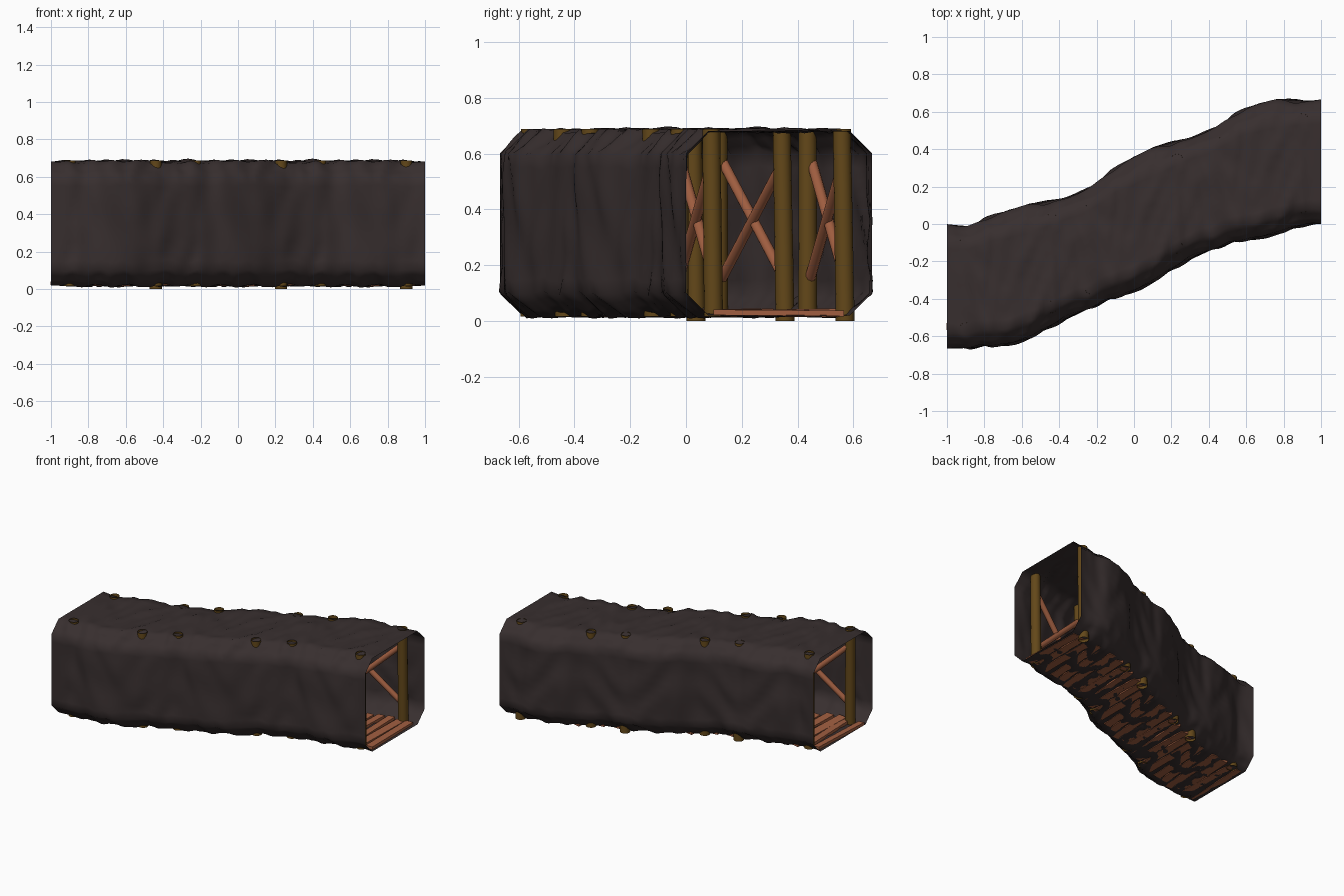
import bpy, bmesh, math, random
from mathutils import Vector, noise

if "Cube" in bpy.data.objects:
    bpy.data.objects.remove(bpy.data.objects["Cube"])

random.seed(4)
PERIOD = 2 / 3            # the tunnel is three repeated segments


def mat(name, col):
    m = bpy.data.materials.new(name)
    m.diffuse_color = (*col, 1)
    m.use_nodes = True
    m.node_tree.nodes["Principled BSDF"].inputs["Base Color"].default_value = m.diffuse_color
    return m


ROCK = mat("dark rock", (0.039, 0.028, 0.028))
LOG = mat("golden brown log", (0.125, 0.064, 0.010))
PLANK = mat("copper plank", (0.36, 0.115, 0.053))


def centre(x):
    """S-shaped centre line of the tunnel."""
    t = min(max((x + 1) / 2, 0), 1)
    return (t * t * (3 - 2 * t) - 0.5) * 0.667


def finish(bm, name, material, smooth=None):
    me = bpy.data.meshes.new(name)
    bm.to_mesh(me)
    bm.free()
    ob = bpy.data.objects.new(name, me)
    bpy.context.collection.objects.link(ob)
    me.materials.append(material)
    if smooth:
        bpy.ops.object.select_all(action='DESELECT')
        ob.select_set(True)
        bpy.context.view_layer.objects.active = ob
        bpy.ops.object.shade_smooth_by_angle(angle=math.radians(smooth))
    return ob


# ---- rock shell: chamfered section swept along the curve, open at both ends
H, C, Z0, Z1 = 0.333, 0.08, 0.02, 0.682
corners = [(H - C, Z0), (H, Z0 + C), (H, Z1 - C), (H - C, Z1),
           (C - H, Z1), (-H, Z1 - C), (-H, Z0 + C), (C - H, Z0)]
section = []
for i, a in enumerate(corners):
    b = corners[(i + 1) % 8]
    n = 3 if i % 2 == 0 else 10
    for k in range(n):
        section.append((a[0] + (b[0] - a[0]) * k / n, a[1] + (b[1] - a[1]) * k / n))


def rock_point(x, y, z):
    fade = min(1, (1 - abs(x)) / 0.12)
    ang = 2 * math.pi * x / PERIOD
    # broad bulge of each wall, blended across the roof and floor
    kb = 1 + 0.075 * fade * math.cos(ang - 0.2)
    kf = 1 + fade * (0.035 + 0.045 * math.cos(ang - 0.4))
    w = min(max(y / 0.5 + 0.5, 0), 1)
    k = kf + (kb - kf) * w
    p = Vector((math.cos(ang) + 5 * y, math.sin(ang) + 5 * z, 4 * y - 3 * z))
    dy = noise.noise(p) * 0.022 * fade
    q = Vector((2 * math.cos(ang) + 9 * y, 2 * math.sin(ang) - 5 * y, 3 * z + 6 * y))
    dz = noise.noise(q) * 0.017 * fade
    # gentle dent in the upper front edge where a post breaks through
    near = ((x + 0.44 + PERIOD / 2) % PERIOD) - PERIOD / 2
    dent = math.exp(-(near / 0.11) ** 2 - ((y + 0.30) / 0.07) ** 2 - ((z - 0.65) / 0.09) ** 2)
    return (x, centre(x) + y * k + dy + 0.016 * dent * fade, max(0.003, z + dz - 0.012 * dent * fade))


bm = bmesh.new()
N = 120
rings = []
for i in range(N + 1):
    x = -1 + 2 * i / N
    rings.append([bm.verts.new(rock_point(x, y, z)) for y, z in section])
S = len(section)
for r0, r1 in zip(rings, rings[1:]):
    for j in range(S):
        k = (j + 1) % S
        bm.faces.new((r0[j], r1[j], r1[k], r0[k]))
bmesh.ops.recalc_face_normals(bm, faces=bm.faces)
if sum(f.normal.z * (f.calc_center_median().z - 0.35) for f in bm.faces) < 0:
    bmesh.ops.reverse_faces(bm, faces=bm.faces)
finish(bm, "rock_tunnel", ROCK, 60)


def rod(bm, a, b, r0, r1, sides, caps=True):
    """Tapered round rod between two points."""
    a, b = Vector(a), Vector(b)
    d = b - a
    new = bmesh.ops.create_cone(bm, cap_ends=caps, segments=sides, radius1=r0,
                                radius2=r1, depth=d.length)["verts"]
    q = d.to_track_quat('Z', 'Y')
    for v in new:
        v.co = q @ v.co + (a + b) / 2


# ---- open-ended posts and cross braces along both walls
POST_X = [-0.90, -0.44, -0.23, 0.23, 0.44, 0.90]
LEANING = (-0.44, 0.23, 0.90)
for side, label in ((-1, "front"), (1, "back")):
    for i, x in enumerate(POST_X):
        bm = bmesh.new()
        y = centre(x) + side * 0.23
        lean = x in LEANING
        foot = y + (0.012 if lean and side > 0 else 0)
        head = y - (0.008 if lean and side < 0 else 0)
        rod(bm, (x, foot, 0.0 if lean and side > 0 else 0.016), (x, head, 0.688),
            0.034, 0.032, 14, caps=False)
        finish(bm, f"{label}_post_{i + 1}", LOG, 40)
    for i in range(0, 6, 2):
        xa, xb = POST_X[i], POST_X[i + 1]
        ya, yb = centre(xa) + side * 0.235, centre(xb) + side * 0.235
        bm = bmesh.new()
        rod(bm, (xa, ya, 0.14), (xb, yb, 0.57), 0.019, 0.019, 10)
        rod(bm, (xa, ya + 0.01, 0.57), (xb, yb + 0.01, 0.14), 0.019, 0.019, 10)
        finish(bm, f"{label}_cross_brace_{i // 2 + 1}", PLANK, 50)

# ---- floor planks laid across the tunnel, the same uneven set in each segment
COUNT = 9
pattern = [(random.uniform(-0.008, 0.008), random.uniform(-0.07, 0.07),
            random.uniform(-0.02, 0.02), random.uniform(-0.12, 0.12),
            random.uniform(0.045, 0.06), random.uniform(0.44, 0.52))
           for _ in range(COUNT)]
for seg in range(3):
    bm = bmesh.new()
    for k, (dx, turn, tilt, roll, w, length) in enumerate(pattern):
        x = -1 + seg * PERIOD + (k + 0.5) * PERIOD / COUNT + dx
        new = bmesh.ops.create_cube(bm, size=1)["verts"]
        for v in new:
            px, py, pz = v.co.x * w, v.co.y * length, v.co.z * 0.02
            v.co = (x + px - turn * py, centre(x) + py + turn * px,
                    0.029 + pz + tilt * py + roll * px)
    finish(bm, f"floor_planks_{seg + 1}", PLANK)
